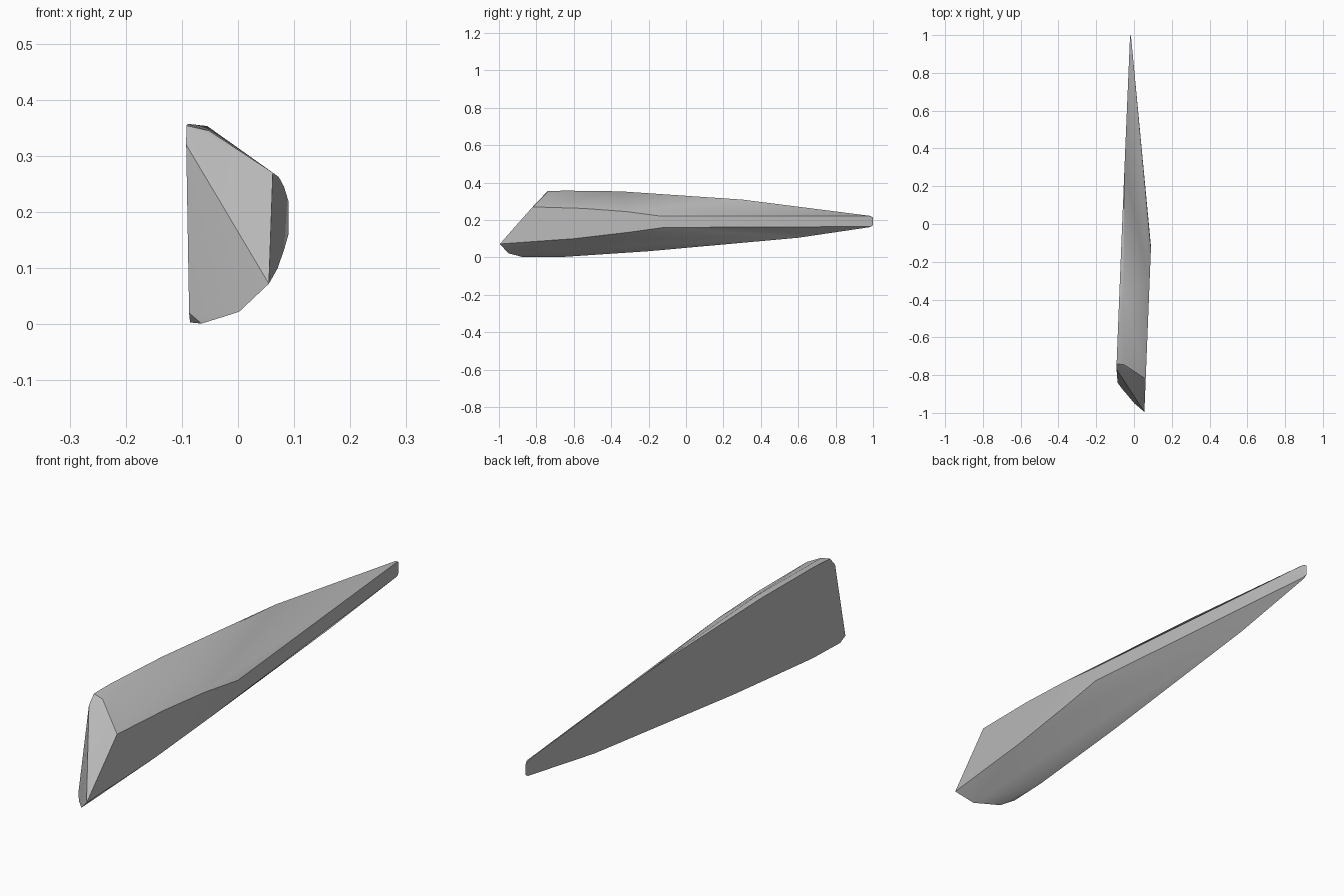
import bpy, bmesh, math

if "Cube" in bpy.data.objects:
    bpy.data.objects.remove(bpy.data.objects["Cube"])


def left(y, z, inset=0.0):
    """Point on the flat cleaved side."""
    return (-0.0539 + 0.0389 * y - 0.0265 * z + inset, y, z)


def right(y, z):
    """Point on the narrow side, which bends gently at y = -0.12."""
    x = 0.09 + 0.04 * (y + 0.12) if y < -0.12 else 0.09 - 0.095 * (y + 0.12)
    return (x, y, z)


points = []

# Outline of the flat side: top edge, tip, bottom edge
points += [left(y, z) for y, z in (
    (-0.77, 0.32), (-0.74, 0.354), (-0.65, 0.357), (-0.35, 0.35), (0.3, 0.309),
    (0.985, 0.222), (1.0, 0.212), (1.0, 0.172), (0.985, 0.162),
    (0.6, 0.105), (-0.2, 0.033), (-0.65, 0.003), (-0.81, 0.003), (-0.84, 0.02))]

# Upper ridge beside the flat side
points += [left(-0.745, 0.345, 0.04), left(-0.35, 0.353, 0.022)]

# Upper and lower edges of the narrow side
points += [right(y, z) for y, z in (
    (-0.82, 0.27), (-0.55, 0.262), (-0.32, 0.245), (-0.13, 0.22), (0.985, 0.22),
    (-0.995, 0.072), (-0.6, 0.1), (-0.3, 0.135), (-0.12, 0.16), (0.985, 0.165))]

# Lower front rim
points += [(0.002, -0.95, 0.022), (-0.065, -0.87, 0.001)]

# Wrap the points into one faceted solid
bm = bmesh.new()
for p in points:
    bm.verts.new(p)
hull = bmesh.ops.convex_hull(bm, input=bm.verts)
loose = {v for v in hull["geom_interior"] + hull["geom_unused"]
         if isinstance(v, bmesh.types.BMVert)}
bmesh.ops.delete(bm, geom=list(loose), context="VERTS")
bmesh.ops.dissolve_limit(bm, angle_limit=math.radians(0.6),
                         verts=bm.verts, edges=bm.edges)
bmesh.ops.recalc_face_normals(bm, faces=bm.faces)
mesh = bpy.data.meshes.new("stone_shard")
bm.to_mesh(mesh)
bm.free()

shard = bpy.data.objects.new("stone_shard", mesh)
bpy.context.collection.objects.link(shard)

grey = bpy.data.materials.new("stone_grey")
grey.diffuse_color = (0.5, 0.5, 0.5, 1)
grey.use_nodes = True
grey.node_tree.nodes["Principled BSDF"].inputs["Base Color"].default_value = grey.diffuse_color
mesh.materials.append(grey)

# Soft shading across shallow bends, crisp edges elsewhere
bpy.context.view_layer.objects.active = shard
shard.select_set(True)
bpy.ops.object.shade_smooth_by_angle(angle=math.radians(25))
